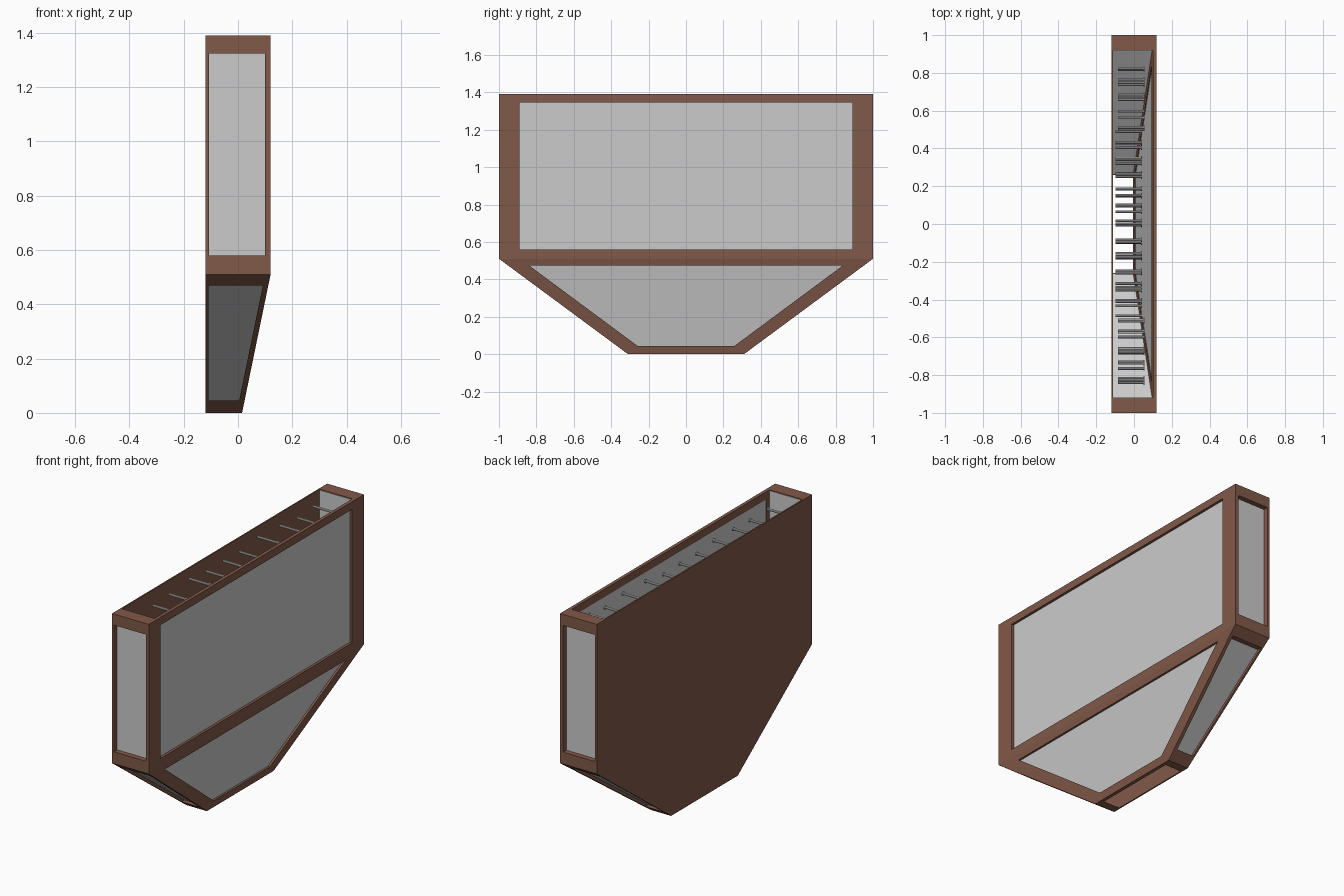
import bpy, bmesh, math, random
from mathutils import Vector, Matrix

if "Cube" in bpy.data.objects:
    bpy.data.objects.remove(bpy.data.objects["Cube"])

random.seed(4)
wood = bpy.data.materials.new("brown_wood")
wood.diffuse_color = (0.22, 0.10, 0.065, 1)
wood.use_nodes = True
wood.node_tree.nodes["Principled BSDF"].inputs["Base Color"].default_value = wood.diffuse_color


def finish(name, bm, mat=None):
    bmesh.ops.recalc_face_normals(bm, faces=bm.faces)
    me = bpy.data.meshes.new(name)
    bm.to_mesh(me)
    bm.free()
    ob = bpy.data.objects.new(name, me)
    bpy.context.collection.objects.link(ob)
    if mat:
        me.materials.append(mat)
    return ob


def slab(name, pts, offset, mat=None, hole=None):
    """Flat polygon thickened along offset, optionally with a matching hole."""
    bm = bmesh.new()
    off = Vector(offset)
    n = len(pts)
    loops = []
    for ring in [pts] + ([hole] if hole else []):
        a = [bm.verts.new(p) for p in ring]
        b = [bm.verts.new(Vector(p) + off) for p in ring]
        for i in range(n):
            j = (i + 1) % n
            bm.faces.new((a[i], a[j], b[j], b[i]))
        loops.append((a, b))
    for k in (0, 1):
        if hole:
            o, h = loops[0][k], loops[1][k]
            for i in range(n):
                j = (i + 1) % n
                bm.faces.new((o[i], o[j], h[j], h[i]))
        else:
            bm.faces.new(loops[0][k])
    return finish(name, bm, mat)


def shift(pts, y=0, x=0):
    return [(p[0] + x, p[1] + y, p[2]) for p in pts]


H, M, B = 1.39, 0.51, 0.31      # top, waist height, half width of the bottom


def front_x(z):                  # front face leans back below the waist
    return 0.12 if z >= M else 0.015 + 0.105 * z / M


def front_quad(y0, z0, y1, z1):
    return [(front_x(z0), -y0, z0), (front_x(z0), y0, z0),
            (front_x(z1), y1, z1), (front_x(z1), -y1, z1)]


def side_quad(s, z0, z1, back, gap):
    y = lambda z: s * (1 if z >= M else B + (1 - B) * z / M)
    return [(back, y(z0), z0), (front_x(z0) - gap, y(z0), z0),
            (front_x(z1) - gap, y(z1), z1), (back, y(z1), z1)]


# back board
slab("back_board", [(-.12, -B, 0), (-.12, B, 0), (-.12, 1, M), (-.12, 1, H),
                    (-.12, -1, H), (-.12, -1, M)], (.008, 0, 0), wood)

# front frames and panes
upper = front_quad(.89, .56, .89, 1.345)
lower = front_quad(.26, .045, .84, .475)
slab("upper_front_frame", front_quad(1, M, 1, H), (-.02, 0, 0), wood, upper)
slab("lower_front_frame", front_quad(B, 0, 1, M), (-.02, 0, 0), wood, lower)
slab("upper_front_pane", shift(upper, x=-.015), (-.004, 0, 0))
slab("lower_front_pane", shift(lower, x=-.012), (-.004, 0, 0))

# side frames and panes, both ends
for s, tag in ((1, "right"), (-1, "left")):
    slab(f"{tag}_upper_side_frame", side_quad(s, M, H, -.12, 0),
         (0, -s * .08, 0), wood, side_quad(s, .58, 1.325, -.107, .016))
    slab(f"{tag}_lower_side_frame", side_quad(s, 0, M, -.12, 0),
         (0, -s * .05, 0), wood, side_quad(s, .045, .47, -.109, .012))
    slab(f"{tag}_upper_side_pane", shift(side_quad(s, M + .01, H - .005, -.111, .018), -s * .97 + s * .94),
         (0, -s * .052, 0))
    slab(f"{tag}_lower_side_pane", shift(side_quad(s, .005, M - .005, -.111, .018), -s * .028),
         (0, -s * .024, 0))

# staggered rows of headed pegs inside
bm = bmesh.new()
turn = Matrix.Rotation(math.pi / 2, 4, 'Y')
for row in range(7):
    count = 11 - row % 2
    for i in range(count):
        y = (i - (count - 1) / 2) * .166 + random.uniform(-.02, .02)
        z = 1.33 - row * .12 + random.uniform(-.015, .015)
        x = -.015 if abs(y) > .5 else -.028
        for cx, r, d in ((x, .007, .14), (x + .067, .012, .006)):
            bmesh.ops.create_cone(bm, cap_ends=True, segments=10, radius1=r, radius2=r,
                                  depth=d, matrix=Matrix.Translation((cx, y, z)) @ turn)
finish("pegs", bm)
